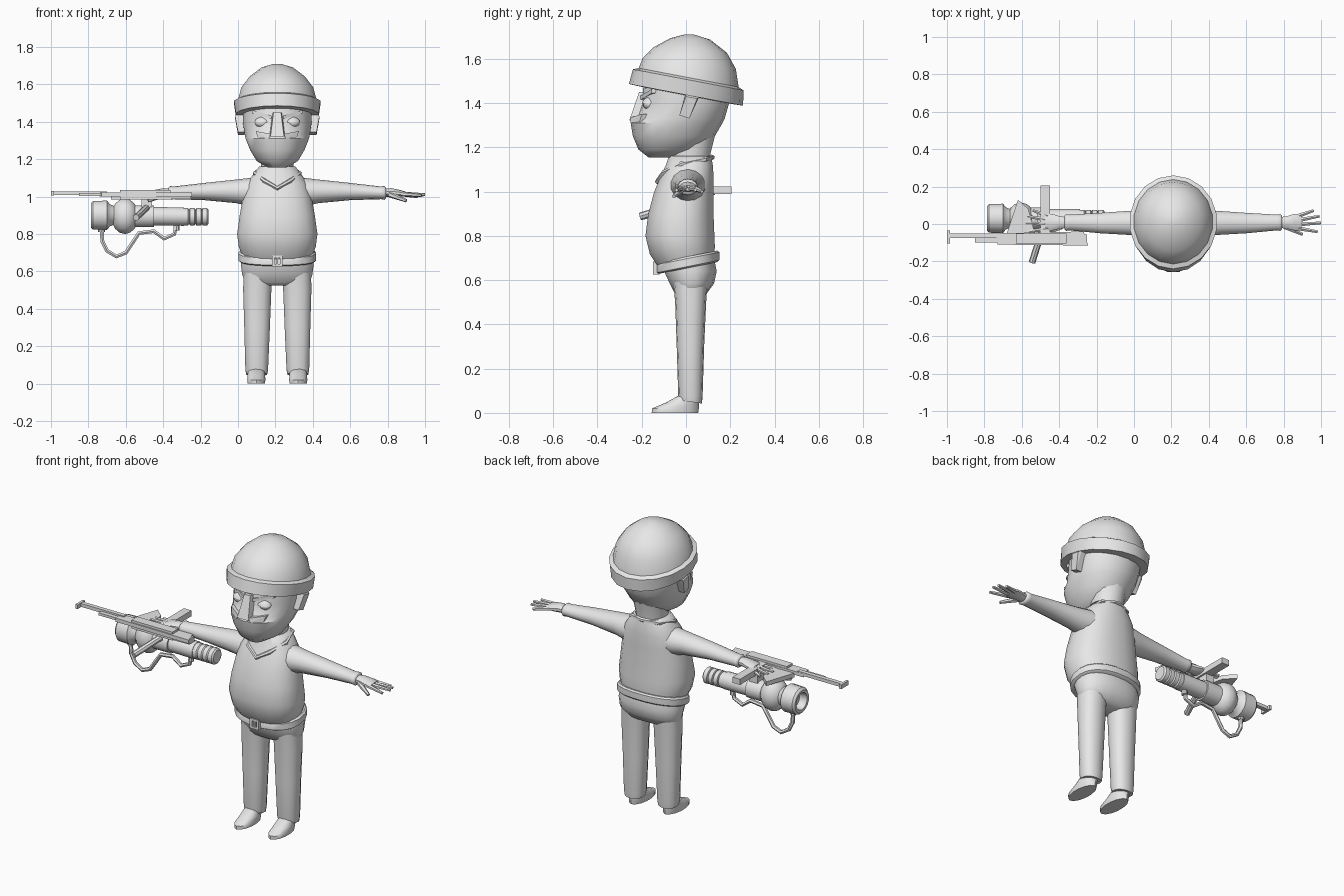
import bpy, bmesh, math
from mathutils import Vector, Matrix

if "Cube" in bpy.data.objects:
    bpy.data.objects.remove(bpy.data.objects["Cube"])

CX = 0.21  # centre line of the figure
grey = bpy.data.materials.new("plain_grey")
grey.diffuse_color = (0.8, 0.8, 0.8, 1)
grey.use_nodes = True
grey.node_tree.nodes["Principled BSDF"].inputs["Base Color"].default_value = grey.diffuse_color


def finish(name, bm, smooth=40):
    bmesh.ops.recalc_face_normals(bm, faces=bm.faces)
    me = bpy.data.meshes.new(name)
    bm.to_mesh(me)
    bm.free()
    me.materials.append(grey)
    ob = bpy.data.objects.new(name, me)
    bpy.context.collection.objects.link(ob)
    bpy.ops.object.select_all(action='DESELECT')
    ob.select_set(True)
    bpy.context.view_layer.objects.active = ob
    if smooth:
        bpy.ops.object.shade_smooth_by_angle(angle=math.radians(smooth))
    return ob


def loft(name, rings, n=16, axis='Z', power=2.0, smooth=40):
    """Rings: centre x, y, z, two radii, and an optional slope along y."""
    bm = bmesh.new()
    loops = []
    for x, y, z, ra, rb, *t in rings:
        loop = []
        for i in range(n):
            a = 2 * math.pi * (i + 0.5) / n
            c, s = (math.copysign(abs(v) ** (2 / power), v) for v in (math.cos(a), math.sin(a)))
            if axis == 'Z':
                p = (x + ra * c, y + rb * s, z + (t[0] if t else 0) * rb * s)
            else:
                p = (x, y + ra * c, z + rb * s)
            loop.append(bm.verts.new(p))
        loops.append(loop)
    for A, B in zip(loops, loops[1:]):
        for i in range(n):
            j = (i + 1) % n
            bm.faces.new((A[i], A[j], B[j], B[i]))
    bm.faces.new(loops[0])
    bm.faces.new(loops[-1])
    return finish(name, bm, smooth)


def body(rows):
    """Rows of front y, back y, z, half width, slope -> rings on the centre line."""
    return [(CX, (f + b) / 2, z, w, (b - f) / 2, *t) for f, b, z, w, *t in rows]


def hull(name, pts):
    bm = bmesh.new()
    for p in pts:
        bm.verts.new(p)
    bmesh.ops.convex_hull(bm, input=bm.verts)
    return finish(name, bm, 0)


def box(name, x0, x1, y0, y1, z0, z1):
    return hull(name, [(x, y, z) for x in (x0, x1) for y in (y0, y1) for z in (z0, z1)])


def rod(name, p0, p1, r0, r1, n=8):
    p0, p1 = Vector(p0), Vector(p1)
    d = p1 - p0
    m = Matrix.Translation((p0 + p1) / 2) @ d.to_track_quat('Z', 'Y').to_matrix().to_4x4()
    bm = bmesh.new()
    bmesh.ops.create_cone(bm, cap_ends=True, segments=n, radius1=r0, radius2=r1,
                          depth=d.length, matrix=m)
    return finish(name, bm)


def ball(name, c, scale):
    bm = bmesh.new()
    bmesh.ops.create_uvsphere(bm, u_segments=14, v_segments=8, radius=1,
                              matrix=Matrix.Translation(c) @ Matrix.Diagonal((*scale, 1)))
    return finish(name, bm)


def tube(name, pts, r, cyclic=False):
    cu = bpy.data.curves.new(name, 'CURVE')
    cu.dimensions = '3D'
    cu.bevel_depth, cu.bevel_resolution = r, 1
    cu.use_fill_caps = True
    sp = cu.splines.new('POLY')
    sp.points.add(len(pts) - 1)
    for q, p in zip(sp.points, pts):
        q.co = (*p, 1)
    sp.use_cyclic_u = cyclic
    cu.materials.append(grey)
    ob = bpy.data.objects.new(name, cu)
    bpy.context.collection.objects.link(ob)
    bpy.ops.object.select_all(action='DESELECT')
    ob.select_set(True)
    bpy.context.view_layer.objects.active = ob
    bpy.ops.object.convert(target='MESH')
    bpy.ops.object.shade_smooth_by_angle(angle=math.radians(50))


# torso, neck and head
loft("sweater", body([(-.13, .13, .69, .19, .2), (-.165, .132, .735, .208, .12),
     (-.185, .13, .80, .217), (-.172, .126, .90, .203), (-.145, .126, 1.0, .185),
     (-.115, .126, 1.07, .165), (-.092, .122, 1.12, .13), (-.078, .115, 1.16, .098)]),
     20, power=2.3, smooth=60)
loft("neck", body([(-.075, .11, 1.1, .09), (-.075, .112, 1.17, .088), (-.07, .14, 1.28, .1)]))
loft("head", body([(-.17, -.04, 1.155, .05), (-.215, .06, 1.19, .112), (-.24, .13, 1.25, .148),
     (-.25, .165, 1.31, .172), (-.225, .175, 1.33, .176), (-.2, .195, 1.40, .187),
     (-.19, .2, 1.5, .185)]), 18, power=2.15, smooth=35)
side = [(.07, -.1, 1.085), (.12, -.02, 1.125), (.09, .085, 1.145)]
tube("collar", [(CX, -.128, 1.045)] + [(CX + x, y, z) for x, y, z in side] + [(CX, .118, 1.155)]
     + [(CX - x, y, z) for x, y, z in reversed(side)], .012, True)

# knitted hat with a tilted rim
S = -.19
loft("hat", [(CX, 0, 1.435, .185, .2, S), (CX, 0, 1.437, .225, .258, S),
     (CX, .01, 1.505, .235, .25, S), (CX, .012, 1.515, .212, .226, S),
     (CX, .015, 1.58, .195, .21, -.12), (CX, .02, 1.64, .15, .165, -.08),
     (CX, .02, 1.69, .085, .09, -.04), (CX, .015, 1.71, .02, .02)], 18)

# nose wedge
hull("nose", [(CX + s * w, y, z) for s in (-1, 1) for w, y, z in
     [(.02, -.212, 1.45), (.036, -.256, 1.322), (.03, -.15, 1.45), (.05, -.15, 1.322)]])

# belt, buckle and hips
loft("belt", [(CX, .01, .655, .2, .133, .2), (CX, .01, .662, .209, .142, .2),
     (CX, .01, .698, .209, .142, .2), (CX, .01, .707, .2, .133, .2)], 20, power=2.3)
zb = .655
for s in (-1, 1):
    box("buckle_side", CX + s * .022 - .007, CX + s * .022 + .007, -.148, -.12, zb - .03, zb + .03)
    box("buckle_bar", CX - .029, CX + .029, -.148, -.12, zb + s * .023 - .007, zb + s * .023 + .007)
box("buckle_pin", CX - .005, CX + .005, -.144, -.12, zb - .02, zb + .02)
loft("hips", body([(-.1, .13, .69, .19), (-.1, .14, .64, .197), (-.075, .128, .585, .19),
     (-.052, .095, .54, .175), (-.03, .06, .525, .12)]), 20, power=2.3, smooth=60)

# paired parts
for s, tag in ((-1, "left"), (1, "right")):
    def X(v):
        return CX + s * v
    loft(tag + "_leg", [(X(.102), .02, .62, .08, .08), (X(.107), .021, .5, .077, .07),
         (X(.108), .02, .3, .07, .062), (X(.11), .02, .075, .062, .055),
         (X(.11), .02, .05, .057, .052, -.15)], 14, power=2.3, smooth=60)
    loft(tag + "_shoe", [(X(.112), -.05, 0, .047, .105), (X(.112), -.048, .02, .05, .106),
         (X(.112), -.018, .045, .048, .076), (X(.112), .012, .08, .044, .042)], 14)
    loft(tag + "_sleeve", [(X(.08), .01, 1.03, .085, .08), (X(.16), .008, 1.025, .078, .073),
         (X(.22), .006, 1.028, .067, .063), (X(.39), .005, 1.027, .056, .046),
         (X(.555), .008, 1.02, .043, .034), (X(.572), .008, 1.02, .046, .037),
         (X(.582), .008, 1.02, .036, .028)], 14, 'X', smooth=60)
    loft(tag + "_palm", [(X(.56), .008, 1.02, .028, .022), (X(.61), .008, 1.021, .036, .024),
         (X(.65), .01, 1.018, .047, .019), (X(.685), .01, 1.014, .044, .013)], 10, 'X')
    for y0, xt, yt, zt in ((.042, .75, .072, 1.0), (.02, .782, .042, 1.008),
                           (-.002, .79, .006, 1.01), (-.022, .772, -.042, 1.006)):
        rod(tag + "_finger", (X(.665), y0, 1.014), (X(xt), yt, zt), .013, .008, 6)
    rod(tag + "_thumb", (X(.6), -.015, 1.012), (X(.69), -.055, .978), .016, .009, 6)
    # face details
    ball(tag + "_eye", (X(.08), -.165, 1.395), (.04, .03, .027))
    loft(tag + "_eyelid", [(X(.08), -.165, 1.397, .044, .035), (X(.08), -.165, 1.412, .038, .03),
         (X(.08), -.165, 1.426, .015, .012)], 12)
    hull(tag + "_brow", [(X(x), y + d, z + h) for x, y, z in
         ((.03, -.205, 1.415), (.135, -.155, 1.445)) for d in (0, .03) for h in (0, .018)])
    hull(tag + "_mask_edge", [(X(x), y + d, z) for x, y, z in
         ((.035, -.25, 1.335), (.045, -.25, 1.31), (.115, -.2, 1.35), (.105, -.21, 1.315))
         for d in (0, .05)])
    hull(tag + "_ear", [(X(x), y, z) for x in (.175, .21) for y, z in
         ((0, 1.45), (.06, 1.43), (.015, 1.33), (-.03, 1.345))]
         + [(X(.226), .0, 1.43), (X(.226), .05, 1.42)])

# launcher: turned bodies along x
GY, GZ = .03, .9
def turned(name, prof, n=16):
    return loft(name, [(x, GY, GZ + dz, r, r) for x, r, dz in prof], n, 'X')
turned("launcher_mouth", [(-.74, .045, 0), (-.785, .05, 0), (-.787, .066, 0), (-.775, .078, 0),
       (-.70, .08, 0), (-.685, .06, 0), (-.66, .05, 0)])
ball("launcher_tank", (-.605, GY, .895), (.075, .085, .095))
turned("launcher_collar", [(-.55, .06, -.005), (-.45, .06, -.005)], 12)
turned("launcher_tube", [(-.46, .05, -.005), (-.29, .05, -.007)])
for i in range(4):
    x = -.295 + i * .034
    turned("launcher_rib", [(x, .038, -.008), (x + .004, .047, -.008),
           (x + .028, .047, -.008), (x + .036, .038, -.008)])
box("launcher_mount", -.515, -.46, 0, .06, .93, .995)
rod("front_grip", (-.49, -.03, .94), (-.545, -.205, .888), .018, .018)
tube("carry_strap", [(x, GY, z) for x, z in ((-.73, .84), (-.725, .76), (-.70, .71), (-.65, .68),
     (-.6, .70), (-.56, .76), (-.53, .805), (-.45, .815), (-.395, .775), (-.34, .80),
     (-.33, .86))], .012)
rod("strap_stud", (-.73, GY, .81), (-.73, GY, .85), .018, .018)
rod("strap_stud", (-.33, GY, .82), (-.33, GY, .87), .016, .016)

# rifle on top
hull("rifle_body", [(x, y, z) for x, y in ((-.73, -.11), (-.74, -.05), (-.27, -.04), (-.245, -.115))
     for z in (1.0, 1.022)])
box("rifle_receiver", -.63, -.36, -.105, -.05, .985, 1.035)
hull("rifle_stock", [(x, y, z) for y in (-.1, -.055) for x, z in
     ((-.4, 1.02), (-.4, .985), (-.25, 1.02), (-.25, .988))])
box("rifle_barrel", -1.0, -.7, -.075, -.05, 1.008, 1.028)
box("rifle_sight", -1.0, -.985, -.105, -.035, 1.005, 1.03)
box("rifle_underbar", -.85, -.72, -.1, -.072, 1.003, 1.018)
box("rear_bar", -.5, -.45, -.05, .205, .988, 1.022)
hull("side_plate", [(x, y, z) for x, y in ((-.68, -.05), (-.62, .13), (-.565, .08), (-.53, -.05))
     for z in (.985, 1.01)])
